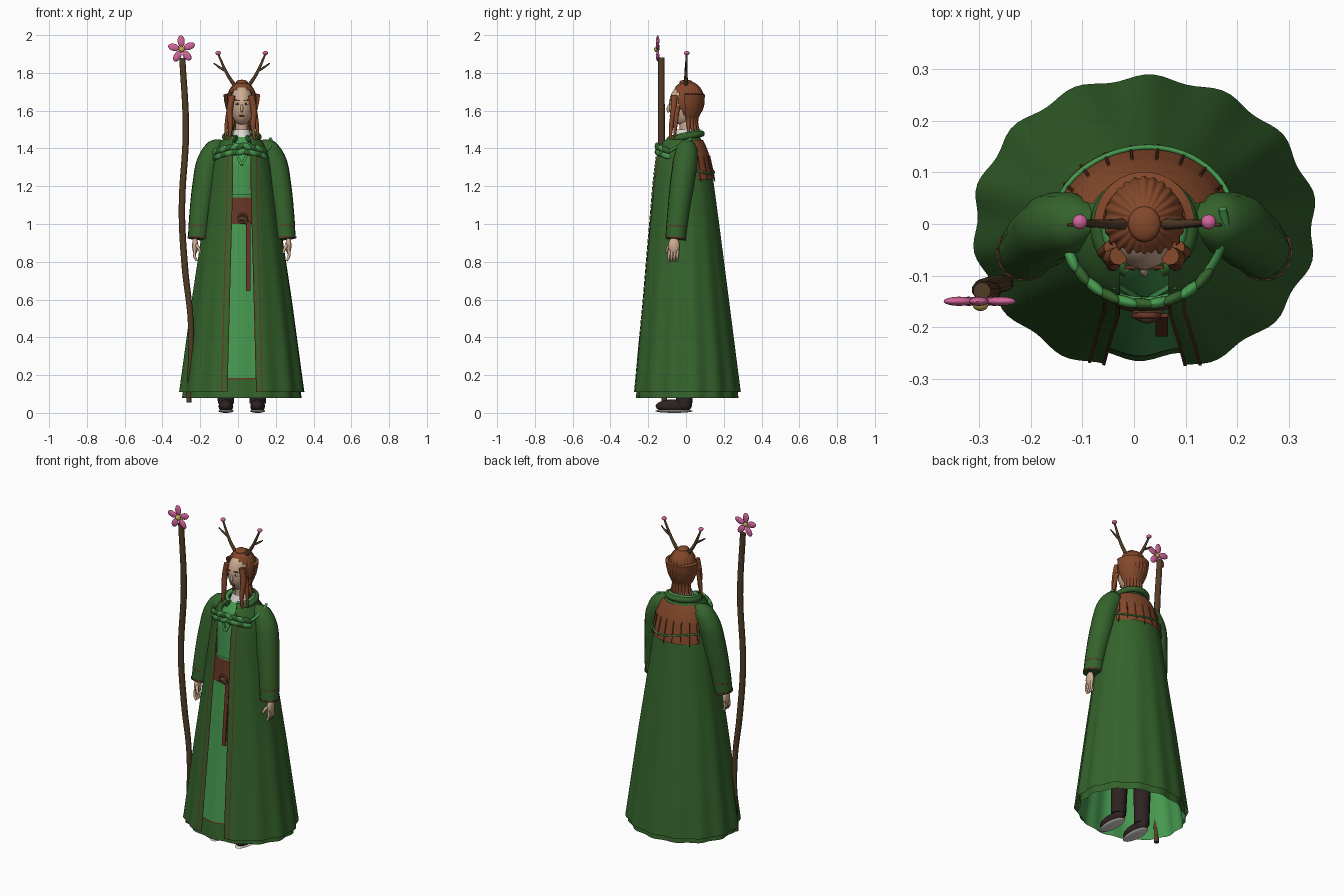
import bpy, bmesh, math
from mathutils import Vector, Matrix, Euler

if "Cube" in bpy.data.objects:
    bpy.data.objects.remove(bpy.data.objects["Cube"])

CX = 0.02  # centre line of the figure


def mat(name, r, g, b):
    m = bpy.data.materials.new(name)
    m.diffuse_color = (r, g, b, 1)
    m.use_nodes = True
    m.node_tree.nodes["Principled BSDF"].inputs["Base Color"].default_value = m.diffuse_color
    return m


DARK = mat("dark_green", .035, .125, .025)
LIGHT = mat("light_green", .062, .32, .08)
RUST = mat("rust_hair", .23, .065, .024)
WOOD = mat("staff_brown", .085, .045, .02)
LEATHER = mat("leather", .13, .036, .018)
SKIN = mat("skin", .62, .42, .29)
BLACK = mat("dark_cloth", .028, .016, .016)
PINK = mat("pink", .65, .13, .33)
YELLOW = mat("yellow", .58, .40, .07)
WHITE = mat("off_white", .72, .69, .64)


def finish(name, bm, m, angle=40):
    me = bpy.data.meshes.new(name)
    bm.to_mesh(me)
    bm.free()
    ob = bpy.data.objects.new(name, me)
    bpy.context.collection.objects.link(ob)
    me.materials.append(m)
    bpy.ops.object.select_all(action='DESELECT')
    ob.select_set(True)
    bpy.context.view_layer.objects.active = ob
    bpy.ops.object.shade_smooth_by_angle(angle=math.radians(angle))
    return ob


def loft(name, rows, m, closed=False, drop=None):
    """Skin rows of points (rising in z, turning anticlockwise)."""
    bm = bmesh.new()
    vs = [[bm.verts.new(p) for p in r] for r in rows]
    n = len(rows[0])
    for a, b in zip(vs, vs[1:]):
        for j in range(n if closed else n - 1):
            k = (j + 1) % n
            q = (a[j], a[k], b[k], b[j])
            c = sum((v.co for v in q), Vector()) / 4
            if not (drop and drop(c)):
                bm.faces.new(q)
    return finish(name, bm, m)


def ball(name, loc, rad, m, rot=(0, 0, 0), seg=16):
    bm = bmesh.new()
    mx = Matrix.Translation(loc) @ Euler(rot).to_matrix().to_4x4() @ Matrix.Diagonal((*rad, 1))
    bmesh.ops.create_uvsphere(bm, u_segments=seg, v_segments=seg // 2 + 2, radius=1, matrix=mx)
    return finish(name, bm, m, 60)


def box(name, loc, size, m, rot=(0, 0, 0)):
    bm = bmesh.new()
    mx = Matrix.Translation(loc) @ Euler(rot).to_matrix().to_4x4() @ Matrix.Diagonal((*size, 1))
    bmesh.ops.create_cube(bm, size=1, matrix=mx)
    return finish(name, bm, m)


def tube(name, pts, m, res=3):
    """Tapered tube through (x, y, z, radius) points."""
    cu = bpy.data.curves.new(name, 'CURVE')
    cu.dimensions, cu.bevel_depth, cu.bevel_resolution = '3D', 1, res
    cu.use_fill_caps, cu.resolution_u = True, 6
    sp = cu.splines.new('BEZIER')
    sp.bezier_points.add(len(pts) - 1)
    for bp, (x, y, z, r) in zip(sp.bezier_points, pts):
        bp.co, bp.radius = (x, y, z), r
        bp.handle_left_type = bp.handle_right_type = 'AUTO'
    ob = bpy.data.objects.new(name, cu)
    bpy.context.collection.objects.link(ob)
    cu.materials.append(m)
    bpy.ops.object.select_all(action='DESELECT')
    ob.select_set(True)
    bpy.context.view_layer.objects.active = ob
    bpy.ops.object.convert(target='MESH')
    bpy.ops.object.shade_smooth_by_angle(angle=math.radians(50))


# Garment profiles: z, half width, front depth, back depth
CLOAK = [(.11, .33, .285, .285), (.6, .265, .235, .225), (1.0, .205, .2, .175), (1.25, .17, .178, .142),
         (1.36, .152, .165, .118), (1.42, .125, .15, .095), (1.47, .08, .1, .07)]
DRESS = [(.08, .312, .258, .27), (.6, .24, .205, .208), (1.0, .165, .165, .155), (1.14, .125, .148, .115),
         (1.34, .125, .142, .1), (1.42, .085, .105, .07), (1.46, .05, .07, .045)]


def at(prof, z):
    for a, b in zip(prof, prof[1:]):
        if z <= b[0]:
            t = (z - a[0]) / (b[0] - a[0])
            return [a[i] + t * (b[i] - a[i]) for i in (1, 2, 3)]
    return prof[-1][1:]


def surf(prof, z, th, off=0):
    """Point on a garment; th = 0 is the front, rising towards +x."""
    rx, rf, rb = at(prof, z)
    w = 1 + .02 * math.cos(14 * th + .5) * max(0, 1.3 - z) / 1.2
    c = math.cos(th)
    return (CX + (rx + off) * w * math.sin(th), -((rf if c > 0 else rb) + off) * w * c, z)


def zs(a, b, n):
    return [a + (b - a) * i / n for i in range(n + 1)]


def gap(z):  # angle of the cloak's front edge
    return math.asin(min(.9, (.08 - .033 * min(1, z / 1.2)) / at(CLOAK, z)[0]))


# Cloak, open down the front, with paired trim lines
Z = zs(.11, 1.47, 34)
loft("cloak", [[surf(CLOAK, z, gap(z) + (2 * math.pi - 2 * gap(z)) * j / 112) for j in range(113)] for z in Z], DARK)
for s in (-1, 1):
    for k in (0, .028):
        rows = []
        for z in zs(.11, 1.36, 32):
            e = [gap(z) + (k + d) / at(CLOAK, z)[0] for d in (0, .006)]
            rows.append([surf(CLOAK, z, s * t, .003) for t in (e if s > 0 else e[::-1])])
        loft("cloak_trim", rows, LEATHER)

# Dress, hem band, belt and collar
TH = [2 * math.pi * j / 112 for j in range(112)]
loft("dress", [[surf(DRESS, z, t) for t in TH] for z in zs(.08, 1.46, 34)], LIGHT, True)
loft("dress_hem_band", [[surf(DRESS, z, t, .003) for t in TH] for z in (.08, .13, .18)], DARK, True)
loft("hem_line", [[surf(DRESS, z, t, .005) for t in TH] for z in (.177, .184)], LEATHER, True)
loft("belt", [[surf(DRESS, z, t, .007) for t in TH] for z in zs(1.0, 1.14, 6)], LEATHER, True)
loft("belt_edge", [[surf(DRESS, z, t, .011) for t in TH] for z in (1.14, 1.155)], LIGHT, True)
loft("shirt_collar", [[(CX + r * math.sin(t), -.01 - r * 1.1 * math.cos(t), z) for t in TH]
                      for z, r in ((1.40, .085), (1.45, .056), (1.5, .04))], WHITE, True)
tube("belt_buckle", [(.025 + .023 * math.cos(a), -.178, 1.03 + .023 * math.sin(a), .006)
                     for a in [i * math.pi / 6 for i in range(13)]], LEATHER)
tube("belt_knot", [(.0, -.174, 1.02, .009), (.025, -.18, 1.03, .013), (.05, -.174, 1.0, .01)], WOOD)
box("hanging_strap", (.054, -.196, .83), (.024, .008, .37), LEATHER, (-.1, 0, 0))
for s in (-1, 1):
    box("bodice_lapel", (CX + s * .028, -.137, 1.37), (.014, .01, .13), LIGHT, (-.25, s * .45, 0))

# Soft collar around the neck
ring = [(CX + .088 * math.sin(a), -.005 - .088 * math.cos(a), 1.462 + .016 * math.cos(a + math.pi), .017)
        for a in zs(.35, 2 * math.pi - .35, 16)]
tube("cloak_collar", ring, DARK)
tube("collar_lining", [(CX + (x - CX) * .84, y * .84, z + .012, .011) for x, y, z, r in ring], LIGHT)

for s in (-1, 1):
    X = lambda d: CX + s * d
    # Sleeves, cuffs and hands
    tube("sleeve", [(X(.09), .005, 1.42, .03), (X(.135), .003, 1.395, .058), (X(.172), -.004, 1.33, .066),
                    (X(.198), -.022, 1.2, .065), (X(.22), -.042, 1.05, .058), (X(.232), -.056, .92, .054)], DARK, 5)
    for z, d in ((.925, .232), (.985, .2265)):
        tube("cuff_line", [(X(d), -.0555 + (z - .92) * .1, z, .0565), (X(d), -.055 + (z - .92) * .1, z + .008, .0565)],
             LEATHER, 5)
    ball("palm", (X(.247), -.064, .885), (.016, .03, .045), SKIN)
    for i in range(4):
        y = -.088 + i * .015
        tube("finger", [(X(.248), y, .865, .008), (X(.25), y - .003, .83, .0075), (X(.238), y - .005, .805, .006)], SKIN, 2)
    tube("thumb", [(X(.24), -.085, .89, .009), (X(.225), -.1, .865, .008), (X(.218), -.1, .845, .006)], SKIN, 2)
    # Legs and shoes
    tube("trouser_leg", [(X(.07), 0, .9, .06), (X(.08), 0, .5, .055), (X(.084), -.01, .05, .043)], BLACK, 4)
    ball("shoe", (X(.084), -.065, .036), (.039, .096, .036), BLACK)
    ball("shoe_heel", (X(.084), -.012, .045), (.037, .045, .038), BLACK)
    ball("sole", (X(.084), -.063, .01), (.04, .1, .01), WHITE)
    # Antlers with buds
    tube("antler", [(X(.035), 0, 1.73, .011), (X(.075), 0, 1.79, .009), (X(.125), .004, 1.9, .005)], WOOD)
    tube("antler_prong", [(X(.09), 0, 1.812, .007), (X(.122), 0, 1.832, .006), (X(.149), -.002, 1.852, .003)], WOOD)
    ball("antler_bud", (X(.125), .004, 1.905), (.0145, .0145, .011), PINK)
    # Face details
    ball("eye_white", (X(.023), -.0845, 1.636), (.0125, .004, .006), WHITE)
    ball("iris", (X(.023), -.0875, 1.636), (.005, .003, .0055), BLACK)
    box("eyebrow", (X(.024), -.084, 1.655), (.028, .007, .005), LEATHER, (0, -s * .15, 0))
    # Front locks and thin braids
    tube("front_lock", [(X(.05), -.062, 1.68, .018), (X(.064), -.066, 1.6, .016), (X(.06), -.078, 1.52, .013),
                        (X(.068), -.085, 1.43, .005)], RUST)
    tube("thin_braid", [(X(.066), -.045, 1.62, .013), (X(.08), -.055, 1.53, .011), (X(.086), -.06, 1.45, .005)], RUST)

# Head and neck
tube("neck", [(CX, .005, 1.42, .04), (CX, 0, 1.5, .033), (CX, -.005, 1.58, .036)], SKIN, 4)
ball("head", (CX, -.015, 1.63), (.06, .075, .108), SKIN, seg=28)
ball("nose", (CX, -.09, 1.612), (.008, .012, .022), SKIN, (-.2, 0, 0))
ball("lips", (CX, -.081, 1.572), (.015, .006, .006), LEATHER)

# Ridged hair cap with the face left open
rows = []
for i in range(17):
    a = math.pi * (.80 - .78 * i / 16)
    rows.append([(CX + .077 * math.sin(a) * w * math.sin(t), .008 - .088 * math.sin(a) * w * math.cos(t),
                  1.652 + .105 * math.cos(a))
                 for t in [2 * math.pi * j / 144 for j in range(144)]
                 for w in [1 + .03 * math.cos(24 * t)]])
loft("hair_cap", rows, RUST, True,
     lambda c: c.y < -.02 and c.z < 1.722 - 9 * (c.x - CX) ** 2 and abs(c.x - CX) < .062)
ball("crown_knot", (CX, 0, 1.75), (.032, .035, .014), RUST)
# Swept bowl of hair at the back
loft("hair_back_bowl", [[(CX + r * math.sin(t), .002 - r * 1.02 * math.cos(t), z)
                         for t in zs(math.pi * .47, math.pi * 1.53, 30)]
                        for z, r in ((1.55, .055), (1.57, .068), (1.61, .084), (1.65, .093), (1.685, .097), (1.69, .08))],
     RUST)
for i in range(9):
    t = math.pi * (.55 + .9 * i / 8)
    q = lambda r, z, w: (CX + r * math.sin(t), .005 - r * math.cos(t), z, w)
    tube("nape_strand", [q(.052, 1.59, .014), q(.05, 1.53, .011), q(.075, 1.465 + .01 * (i % 2), .004)], RUST)

# Back panel with fringe and vine
loft("back_panel", [[surf(CLOAK, z, t, .008) for t in zs(math.pi * .64, math.pi * 1.36, 30)]
                    for z in zs(1.235, 1.445, 10)], RUST)
for i in range(8):
    t = math.pi * (.67 + .66 * i / 7)
    tube("panel_fringe", [(*surf(CLOAK, z, t, .009), .003) for z in (1.36, 1.29, 1.225 + .012 * (i % 3))], LEATHER, 1)
tube("back_vine", [(*surf(CLOAK, 1.28 - .015 * math.sin((t - 2) * 2.4), t, .012), .005)
                   for t in zs(math.pi * .6, math.pi * 1.4, 12)], LIGHT)

# Leafy garland across the chest, rising over one shoulder
vine = []
for i in range(15):
    t = math.radians(-80 + 13 * i)
    z = 1.40 - .035 * math.sin(t) ** 2 if t < .9 else 1.378 + .075 * (t - .9) / .9
    r = .158 - .012 * abs(math.cos(t))
    vine.append((CX + r * math.sin(t), -.003 - r * math.cos(t), z, .008))
tube("garland_vine", vine, LIGHT)
for i, (x, y, z, r) in enumerate(vine[1:11]):
    t = math.radians(-67 + 13 * i)
    for k, dz in enumerate((.012, -.018)):
        ball("garland_leaf", (x, y - .006, z + dz), (.031, .011, .016), (LIGHT, DARK)[(i + k) % 2],
             (0, (.45 if t > 0 else -.45) * (1 - k * .4), t), 12)

# Staff topped with a flower
tube("staff", [(-.26, -.115, .055, .014), (-.25, -.115, .47, .016), (-.282, -.12, .78, .018),
               (-.297, -.128, 1.08, .018), (-.276, -.13, 1.5, .018), (-.295, -.13, 1.88, .017)], WOOD)
for i in range(5):
    a = math.radians(10 + 72 * i + 12)
    ball("petal", (-.298 + .043 * math.cos(a), -.15, 1.925 + .043 * math.sin(a)), (.031, .009, .019), PINK, (0, -a, 0))
ball("flower_centre", (-.298, -.155, 1.925), (.016, .014, .016), YELLOW)
